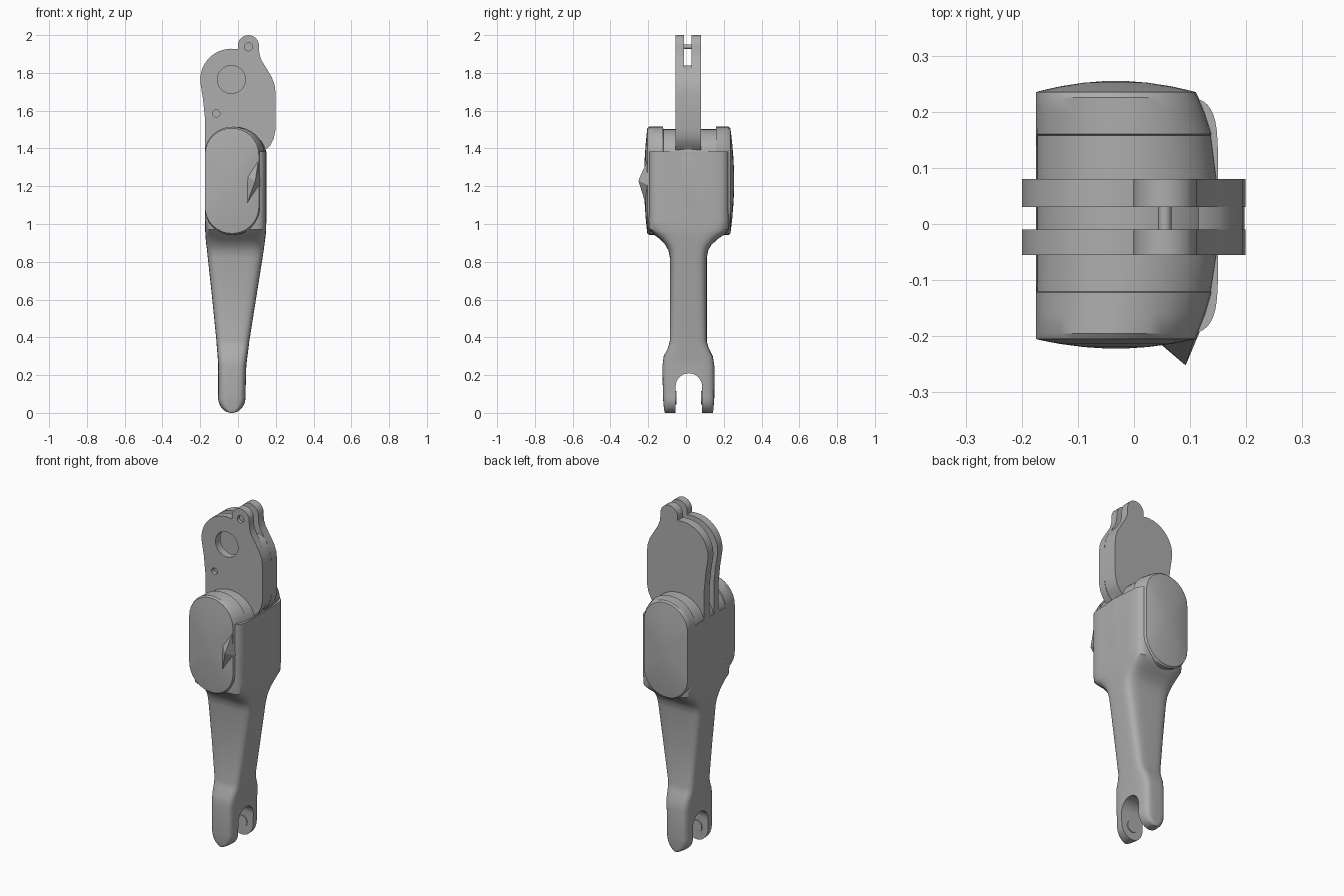
import bpy, bmesh, math
from mathutils import Vector

if "Cube" in bpy.data.objects:
    bpy.data.objects.remove(bpy.data.objects["Cube"])

grey = bpy.data.materials.new("grey")
grey.diffuse_color = (0.42, 0.42, 0.42, 1)
grey.use_nodes = True
grey.node_tree.nodes["Principled BSDF"].inputs["Base Color"].default_value = grey.diffuse_color


def finish(name, bm, angle=35):
    bmesh.ops.recalc_face_normals(bm, faces=bm.faces)
    me = bpy.data.meshes.new(name)
    bm.to_mesh(me)
    bm.free()
    ob = bpy.data.objects.new(name, me)
    bpy.context.collection.objects.link(ob)
    me.materials.append(grey)
    smooth(ob, angle)
    return ob


def smooth(ob, angle=35):
    bpy.ops.object.select_all(action='DESELECT')
    ob.select_set(True)
    bpy.context.view_layer.objects.active = ob
    bpy.ops.object.shade_smooth_by_angle(angle=math.radians(angle))


def loft(name, rings, angle=35):
    bm = bmesh.new()
    loops = [[bm.verts.new(p) for p in r] for r in rings]
    for a, b in zip(loops, loops[1:]):
        for i in range(len(a)):
            j = (i + 1) % len(a)
            bm.faces.new((a[i], a[j], b[j], b[i]))
    bm.faces.new(loops[0])
    bm.faces.new(loops[-1])
    return finish(name, bm, angle)


def plate(name, outline, y0, y1):
    return loft(name, [[(x, y, z) for x, z in outline] for y in (y0, y1)])


def arc(cx, cz, r, a0, a1, n=10):
    return [(cx + r * math.cos(math.radians(a0 + (a1 - a0) * i / n)),
             cz + r * math.sin(math.radians(a0 + (a1 - a0) * i / n))) for i in range(n + 1)]


def disc(name, x, z, r, y0, y1, n=28):
    return plate(name, arc(x, z, r, 0, 360 * (n - 1) / n, n - 1), y0, y1)


def cut(ob, *cutters):
    for c in cutters:
        m = ob.modifiers.new("cut", 'BOOLEAN')
        m.operation, m.object, m.solver = 'DIFFERENCE', c, 'EXACT'
        bpy.context.view_layer.objects.active = ob
        bpy.ops.object.modifier_apply(modifier=m.name)
        bpy.data.objects.remove(c)
    smooth(ob)


def spow(v, e):
    return math.copysign(abs(v) ** e, v)


# Arm: rounded-square rings (z, left, right, front, back)
keys = [(0.08, -0.106, 0.040, -0.122, 0.150), (0.25, -0.105, 0.044, -0.125, 0.150),
        (0.30, -0.108, 0.050, -0.118, 0.142), (0.345, -0.112, 0.056, -0.095, 0.120),
        (0.38, -0.114, 0.060, -0.086, 0.110), (0.60, -0.136, 0.095, -0.085, 0.110),
        (0.82, -0.160, 0.130, -0.085, 0.110), (0.86, -0.164, 0.136, -0.093, 0.118),
        (0.89, -0.168, 0.140, -0.110, 0.135), (0.92, -0.171, 0.144, -0.138, 0.168),
        (0.945, -0.173, 0.147, -0.172, 0.205), (0.97, -0.174, 0.149, -0.195, 0.225),
        (1.02, -0.175, 0.150, -0.200, 0.230), (1.385, -0.175, 0.150, -0.200, 0.230)]
tip = []
for i in range(8):                       # round lower end
    a = math.radians(6 + 84 * i / 8)
    h = 0.073 * math.sin(a)
    tip.append((0.08 - 0.08 * math.cos(a), -0.033 - h, -0.033 + h,
                -0.112 - 0.010 * i / 8, 0.142 + 0.008 * i / 8))
rings = []
for z, xl, xr, yf, yb in tip + keys:
    e = 0.30 if z > 0.95 else 0.42
    rings.append([((xl + xr) / 2 + (xr - xl) / 2 * spow(math.cos(t), e),
                   (yf + yb) / 2 + (yb - yf) / 2 * spow(math.sin(t), e), z)
                  for t in [2 * math.pi * (k + 0.5) / 48 for k in range(48)]])
arm = loft("arm_and_fork", rings, 40)

# Fork slot, arched in the side direction
slot = [(-0.055, -0.1)] + [(0.015 + 0.07 * math.cos(a), 0.14 + 0.07 * math.sin(a))
        for a in [math.pi * (1 - i / 16) for i in range(17)]] + [(0.085, -0.1)]
cut(arm, loft("slot_cutter", [[(x, y, z) for y, z in slot] for x in (-0.3, 0.3)]))

# Small bosses on the inner fork faces
for nm, y0, y1 in (("fork_boss_front", -0.07, -0.05), ("fork_boss_back", 0.08, 0.10)):
    disc(nm, -0.033, 0.08, 0.035, y0, y1, 16)


# Housing: capsule sections stacked front to back
def capsule(y, xr, zb, zt, s=1.0):
    cx, hw, cz, hz, rz = (xr - 0.175) / 2, (xr + 0.175) / 2, (zb + zt) / 2, (zt - zb) / 2, 0.14
    pts = []
    for a0, sg in ((0, 1), (180, -1)):
        for i in range(17):
            a = math.radians(a0 + 180 * i / 16)
            pts.append((cx + s * hw * math.cos(a), y, cz + s * (sg * (hz - rz) + rz * math.sin(a))))
    return pts


def dome(y, d):
    return [capsule(y + d * (1 - s * s), 0.11, 0.95, 1.505, s) for s in (0.15, 0.4, 0.7, 0.9)]


sections = dome(-0.205, -0.017)
for y, xr, inset in ((-0.205, 0.110, 0.008), (-0.195, 0.114, 0), (-0.16, 0.128, 0), (-0.122, 0.139, 0),
                     (-0.120, 0.139, 0.012), (-0.055, 0.149, 0.012), (0.015, 0.151, 0.012),
                     (0.08, 0.149, 0.012), (0.158, 0.139, 0.012), (0.160, 0.139, 0),
                     (0.20, 0.126, 0), (0.225, 0.115, 0), (0.235, 0.110, 0.008)):
    sections.append(capsule(y, xr, 0.942 + inset, 1.515 - inset))
sections += dome(0.235, 0.020)[::-1]
loft("housing", sections, 30)

# Thin ridge on the front cover
bm = bmesh.new()
for p in ((0.112, -0.19, 1.37), (0.092, -0.252, 1.23), (0.045, -0.212, 1.10), (0.118, -0.19, 1.20),
          (0.05, -0.214, 1.25)):
    bm.verts.new(p)
bmesh.ops.convex_hull(bm, input=bm.verts)
finish("cover_ridge", bm, 10)

# Head plates with lug
outline = ([(-0.175, 1.30), (-0.175, 1.56), (-0.185, 1.66)]
           + arc(-0.035, 1.763, 0.165, 185, 85, 14) + [(0.0, 1.925)]
           + arc(0.055, 1.944, 0.056, 180, 0, 12)
           + [(0.113, 1.90), (0.125, 1.865), (0.150, 1.825), (0.180, 1.775), (0.194, 1.735), (0.199, 1.69),
              (0.199, 1.50), (0.190, 1.455), (0.170, 1.415), (0.140, 1.388), (0.120, 1.30)])
front = plate("head_plate_front", outline, -0.055, -0.01)
plate("head_plate_back", outline, 0.03, 0.08)
cut(front, disc("bore", -0.035, 1.765, 0.074, -0.2, 0.01, 32),
    disc("side_bore", -0.115, 1.585, 0.020, -0.2, -0.03, 12),
    disc("lug_bore", 0.055, 1.938, 0.022, -0.2, -0.035, 12))

# Spacer joining the plates along the right edge, and the lug pin
plate("head_spacer", [(0.115, 1.30), (0.115, 1.84), (0.150, 1.824), (0.180, 1.774), (0.193, 1.735),
                      (0.197, 1.69), (0.197, 1.50), (0.188, 1.456), (0.168, 1.417), (0.139, 1.39)],
      -0.012, 0.032)
disc("lug_pin", 0.055, 1.938, 0.012, -0.04, 0.04, 12)
